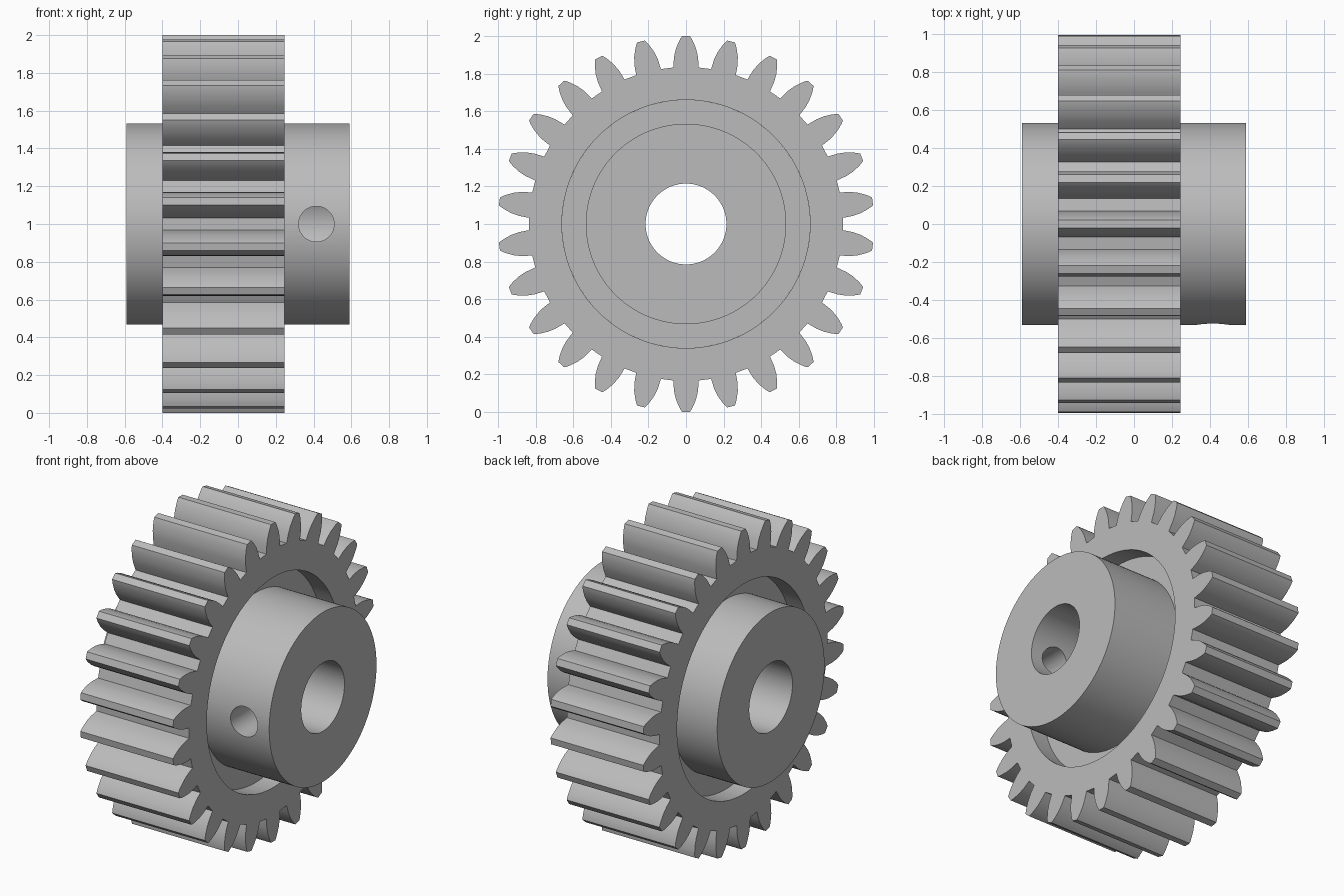
import bpy, bmesh
from math import sin, cos, pi, radians
from mathutils import Matrix

TEETH = 26
TIP_R, RECESS_R, HUB_R, BORE_R = 1.0, 0.66, 0.533, 0.215
RIM_X = (-0.40, 0.245)
HUB_X = (-0.59, 0.59)
RECESS_DEPTH = 0.12

if "Cube" in bpy.data.objects:
    bpy.data.objects.remove(bpy.data.objects["Cube"])

steel = bpy.data.materials.new("steel grey")
steel.use_nodes = True
GREY = (0.5, 0.5, 0.5, 1)
steel.diffuse_color = GREY
steel.node_tree.nodes["Principled BSDF"].inputs["Base Color"].default_value = GREY


def make_object(name, bm):
    bmesh.ops.recalc_face_normals(bm, faces=bm.faces[:])
    mesh = bpy.data.meshes.new(name)
    bm.to_mesh(mesh)
    bm.free()
    mesh.materials.append(steel)
    obj = bpy.data.objects.new(name, mesh)
    bpy.context.collection.objects.link(obj)
    return obj


def shade(obj):
    bpy.ops.object.select_all(action='DESELECT')
    obj.select_set(True)
    bpy.context.view_layer.objects.active = obj
    bpy.ops.object.shade_smooth_by_angle(angle=radians(25))


def sweep_rings(name, rings):
    """Join closed rings of (x, [(radius, angle), ...]) into a closed tube solid."""
    bm = bmesh.new()
    loops = [[bm.verts.new((x, r * sin(a), 1 + r * cos(a))) for r, a in pts]
             for x, pts in rings]
    for k, ring in enumerate(loops):
        nxt = loops[(k + 1) % len(loops)]
        for i in range(len(ring)):
            j = (i + 1) % len(ring)
            bm.faces.new((ring[i], ring[j], nxt[j], nxt[i]))
    return make_object(name, bm)


# Toothed rim: (radius, half width) down one flank, mirrored for the other
flank = [(TIP_R, 0.021), (0.985, 0.031), (0.965, 0.041), (0.93, 0.055),
         (0.89, 0.064), (0.835, 0.068)]
outline = []
for t in range(TEETH):
    mid = 2 * pi * t / TEETH
    outline += [(r, mid - w / r) for r, w in reversed(flank)]
    outline += [(r, mid + w / r) for r, w in flank]
inner = [(RECESS_R, a) for r, a in outline]
rim = sweep_rings("gear_rim", [(RIM_X[0], outline), (RIM_X[1], outline),
                               (RIM_X[1], inner), (RIM_X[0], inner)])
shade(rim)

# Hub with recessed web and through bore, turned from a half section
web = (RIM_X[0] + RECESS_DEPTH, RIM_X[1] - RECESS_DEPTH)
section = [(HUB_X[0], BORE_R), (HUB_X[0], HUB_R), (web[0], HUB_R),
           (web[0], RECESS_R), (web[1], RECESS_R), (web[1], HUB_R),
           (HUB_X[1], HUB_R), (HUB_X[1], BORE_R)]
SEG = 104
hub = sweep_rings("hub_and_web", [
    (x, [(r, 2 * pi * i / SEG) for i in range(SEG)]) for x, r in section])

# Set screw hole through the front wall of the long hub
bm = bmesh.new()
bmesh.ops.create_cone(bm, cap_ends=True, segments=48, radius1=0.094, radius2=0.094,
                      depth=0.6,
                      matrix=Matrix.Translation((0.415, -0.4, 1))
                      @ Matrix.Rotation(pi / 2, 4, 'X'))
cutter = make_object("screw_hole_cutter", bm)
cutter.hide_render = True
cut = hub.modifiers.new("screw_hole", 'BOOLEAN')
cut.operation = 'DIFFERENCE'
cut.solver = 'EXACT'
cut.object = cutter
bpy.context.view_layer.objects.active = hub
bpy.ops.object.modifier_apply(modifier=cut.name)
bpy.data.objects.remove(cutter)
shade(hub)
